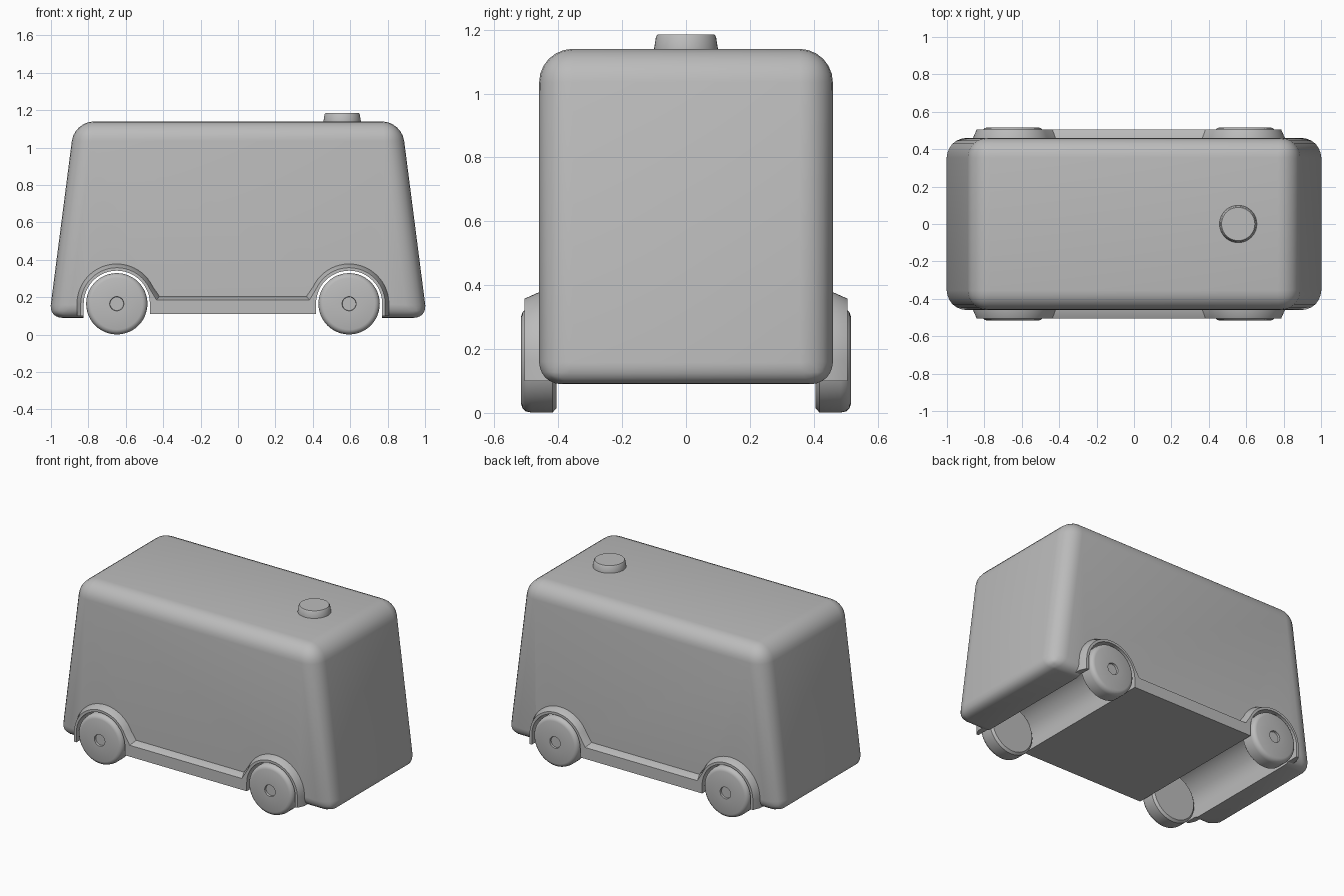
import bpy, bmesh
from math import sin, cos, radians, pi

if "Cube" in bpy.data.objects:
    bpy.data.objects.remove(bpy.data.objects["Cube"], do_unlink=True)

GREY = (0.5, 0.5, 0.5, 1)
grey = bpy.data.materials.new("plain grey")
grey.use_nodes = True
grey.diffuse_color = GREY
grey.node_tree.nodes["Principled BSDF"].inputs["Base Color"].default_value = GREY

AXLES = (-0.648, 0.594)
HUB_Z = 0.165
WELL_R = 0.177


def finish(bm, name):
    bmesh.ops.recalc_face_normals(bm, faces=bm.faces)
    mesh = bpy.data.meshes.new(name)
    bm.to_mesh(mesh)
    bm.free()
    obj = bpy.data.objects.new(name, mesh)
    mesh.materials.append(grey)
    bpy.context.collection.objects.link(obj)
    return obj


def smooth(obj, angle=35):
    bpy.ops.object.select_all(action="DESELECT")
    obj.select_set(True)
    bpy.context.view_layer.objects.active = obj
    for mod in list(obj.modifiers):
        bpy.ops.object.modifier_apply(modifier=mod.name)
    bpy.ops.object.shade_smooth_by_angle(angle=radians(angle))


def loft(name, rings):
    """Skin a stack of equal point loops and cap both ends."""
    bm = bmesh.new()
    loops = [[bm.verts.new(p) for p in ring] for ring in rings]
    n = len(loops[0])
    for a, b in zip(loops, loops[1:]):
        for i in range(n):
            j = (i + 1) % n
            bm.faces.new((a[i], a[j], b[j], b[i]))
    bm.faces.new(loops[0])
    bm.faces.new(loops[-1])
    return finish(bm, name)


def arch(cx, r, start, end, steps=24):
    angles = [radians(start + (end - start) * i / steps) for i in range(steps + 1)]
    return [(cx + r * cos(a), HUB_Z + r * sin(a)) for a in angles]


def well_path(foot):
    """Lower outline: wheel arch, flat floor, wheel arch."""
    a, b = AXLES
    return ([(a - WELL_R, foot)] + arch(a, WELL_R, 180, 0) + [(a + WELL_R, 0.11)]
            + [(b - WELL_R, 0.11)] + arch(b, WELL_R, 180, 0) + [(b + WELL_R, foot)])


def fender_path(inset):
    """Upper outline of the side trim, flaring from each arch into the sill."""
    a, b = AXLES
    r, sill, flare = 0.213 - inset, 0.205 - inset, 0.228 - inset * 0.8
    return ([(a - r, 0.1)] + arch(a, r, 180, 25) + [(a + flare, sill)]
            + [(b - flare, sill)] + arch(b, r, 155, 0) + [(b + r, 0.1)])


# Tapered, rounded body
bm = bmesh.new()
bmesh.ops.create_cube(bm, size=2)
for v in bm.verts:
    top = v.co.z > 0
    v.co = (v.co.x * (0.875 if top else 1.01), v.co.y * 0.46, 1.14 if top else 0.09)
weight = bm.edges.layers.float.new("bevel_weight_edge")
for e in bm.edges:
    e[weight] = 0.65 if all(v.co.z < 0.5 for v in e.verts) else 1
body = finish(bm, "body")
bevel = body.modifiers.new("Rounding", "BEVEL")
bevel.limit_method = "WEIGHT"
bevel.width = 0.105
bevel.segments = 6

# Wheel tunnels and flat floor are cut straight across the body
cutter = loft("tunnel_cutter", [[(x, y, z) for x, z in well_path(-0.2)] for y in (-0.7, 0.7)])
cutter.hide_render = True
cut = body.modifiers.new("Tunnels", "BOOLEAN")
cut.object = cutter
cut.solver = "EXACT"
smooth(body)
bpy.data.objects.remove(cutter, do_unlink=True)

for side, word in ((-1, "front"), (1, "back")):
    # Fender and sill trim with a sloping upper edge
    rings = []
    for y, inset in ((0.4, 0), (0.46, 0), (0.505, 0.02)):
        outline = fender_path(inset) + well_path(0.1)[::-1]
        rings.append([(x, side * y, z) for x, z in outline])
    smooth(loft(word + "_side_trim", rings), 30)

    # Wheels with rounded rims and a shallow hub recess
    profile = ((0.150, 0.405), (0.164, 0.418), (0.164, 0.485), (0.160, 0.502),
               (0.150, 0.512), (0.138, 0.516), (0.038, 0.516), (0.036, 0.504))
    for cx, place in zip(AXLES, ("right", "left")):
        rings = [[(cx + r * cos(t * pi / 24), side * y, HUB_Z + r * sin(t * pi / 24))
                  for t in range(48)] for r, y in profile]
        smooth(loft(f"{word}_{place}_wheel", rings), 40)

# Round roof cap
rings = [[(0.557 + r * cos(t * pi / 20), r * sin(t * pi / 20), z) for t in range(40)]
         for r, z in ((0.1, 1.12), (0.1, 1.14), (0.094, 1.178), (0.089, 1.185))]
smooth(loft("roof_cap", rings), 40)
